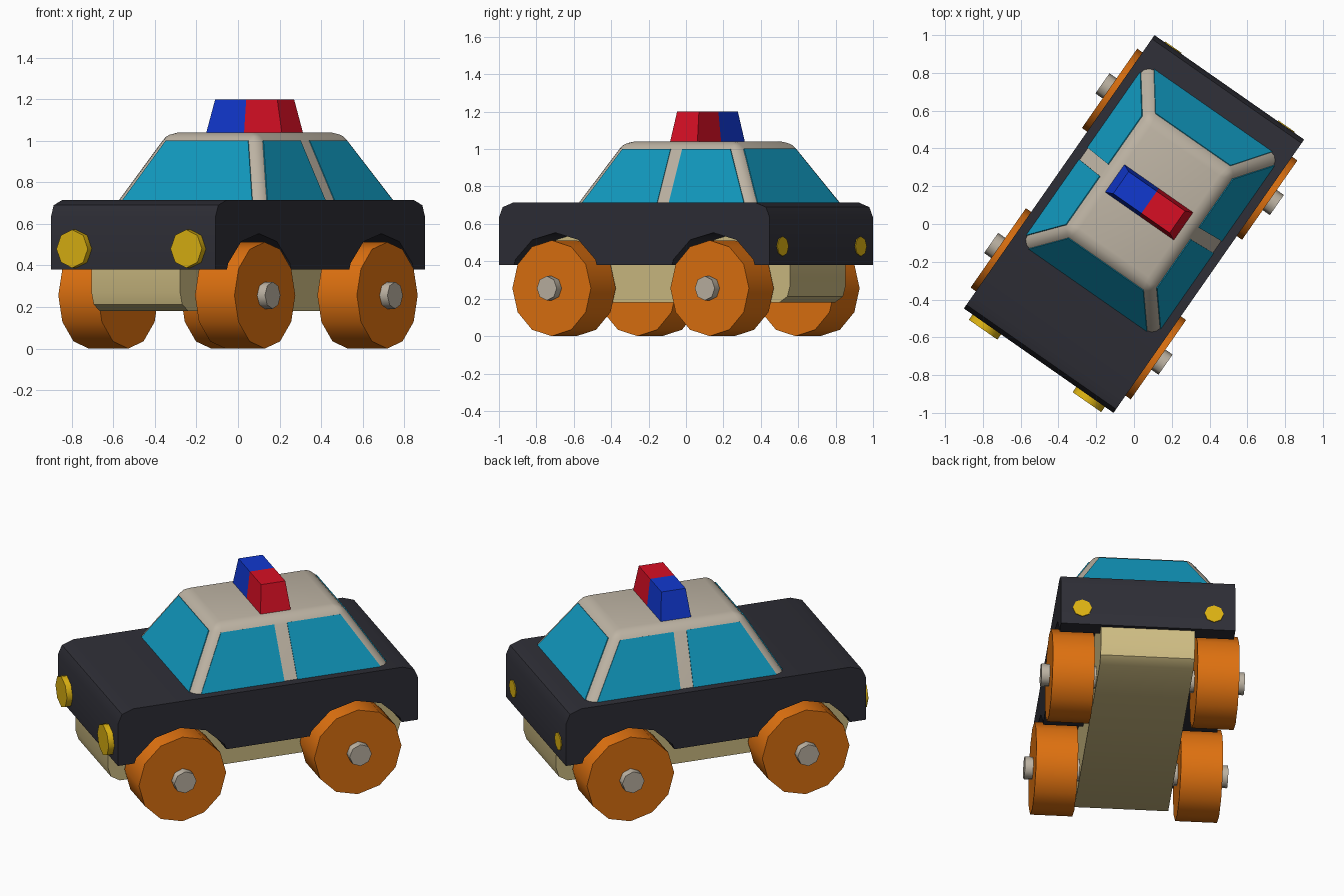
import bpy, bmesh, math
from mathutils import Matrix, Vector

if "Cube" in bpy.data.objects:
    bpy.data.objects.remove(bpy.data.objects["Cube"])

# The car is built straight (x across, y towards the rear), then turned
TURN = Matrix.Rotation(math.radians(-34.9), 4, 'Z')


def srgb(r, g, b):
    lin = [c / 12.92 if c <= 0.04045 else ((c + 0.055) / 1.055) ** 2.4
           for c in (r / 255, g / 255, b / 255)]
    return (*lin, 1)


def material(name, r, g, b):
    m = bpy.data.materials.new(name)
    m.diffuse_color = srgb(r, g, b)
    m.use_nodes = True
    m.node_tree.nodes["Principled BSDF"].inputs["Base Color"].default_value = m.diffuse_color
    return m


DARK = material("dark_paint", 46, 46, 54)
CREAM = material("warm_grey", 190, 180, 164)
TAN = material("tan", 208, 190, 132)
GLASS = material("teal_glass", 17, 154, 192)
ORANGE = material("orange", 224, 114, 16)
YELLOW = material("yellow", 220, 178, 18)
RED = material("red", 215, 15, 36)
BLUE = material("blue", 17, 56, 208)


def finish(name, bm, mat, angle=40):
    bmesh.ops.recalc_face_normals(bm, faces=bm.faces)
    me = bpy.data.meshes.new(name)
    bm.to_mesh(me)
    bm.free()
    me.transform(TURN)
    me.materials.append(mat)
    for p in me.polygons:
        p.use_smooth = True
    me.set_sharp_from_angle(angle=math.radians(angle))
    ob = bpy.data.objects.new(name, me)
    bpy.context.collection.objects.link(ob)
    return ob


def loft(loop_a, loop_b):
    """Closed solid between two matching loops."""
    bm = bmesh.new()
    a = [bm.verts.new(p) for p in loop_a]
    b = [bm.verts.new(p) for p in loop_b]
    n = len(a)
    bm.faces.new(a)
    bm.faces.new(b)
    for i in range(n):
        j = (i + 1) % n
        bm.faces.new((a[i], a[j], b[j], b[i]))
    return bm


def side_extrude(profile, half):
    return loft([(-half, y, z) for y, z in profile],
                [(half, y, z) for y, z in profile])


def rect(x0, x1, y0, y1, z):
    return [Vector(p) for p in ((x0, y0, z), (x1, y0, z), (x1, y1, z), (x0, y1, z))]


def disc(name, mat, sides, radius, axis, lo, hi, a, z, angle=50):
    """Cylinder along x or y from lo to hi, with a vertex at the top."""
    def ring(t):
        pts = []
        for i in range(sides):
            w = math.tau * i / sides
            u, v = a + radius * math.sin(w), z + radius * math.cos(w)
            pts.append((t, u, v) if axis == 'x' else (u, t, v))
        return pts
    return finish(name, loft(ring(lo), ring(hi)), mat, angle)


AXLE, WHEEL_R = 0.515, 0.256

# Body: side profile with rounded ends and wheel arches
arch = [(-0.27, 0.38), (-0.26, 0.41), (-0.15, 0.515), (0, 0.553),
        (0.15, 0.515), (0.26, 0.41), (0.27, 0.38)]
profile = [(-0.882, 0.38)]
for c in (-AXLE, AXLE):
    profile += [(c + y, z) for y, z in arch]
profile += [(0.882, 0.38), (0.882, 0.635), (0.858, 0.69), (0.79, 0.714),
            (-0.79, 0.714), (-0.858, 0.69), (-0.882, 0.635)]
finish("body", side_extrude(profile, 0.483), DARK)

# Chassis: tan block with rounded lower ends
half = [(0.86, 0.42), (0.86, 0.27), (0.842, 0.212), (0.79, 0.18)]
chassis = half + [(-y, z) for y, z in reversed(half)]
chassis += [(-0.72, 0.42), (-0.72, 0.6), (0.72, 0.6), (0.72, 0.42)]
finish("chassis", side_extrude(chassis, 0.26), TAN)

# Cabin: tapered block with rounded pillars and roof edge
low = rect(-0.437, 0.437, -0.432, 0.738, 0.70)
top = rect(-0.272, 0.272, -0.235, 0.518, 1.04)
bm = loft(low, top)
edges = [e for e in bm.edges if max(v.co.z for v in e.verts) > 1]
bmesh.ops.bevel(bm, geom=edges, offset=0.05, segments=3, profile=0.5, affect='EDGES')
finish("cabin", bm, CREAM)

# Windows: thin plates lying on the sloping cabin sides


def window(name, i, start, end):
    """start/end: (fraction along the side, inset distance)."""
    j = (i + 1) % 4
    centre = Vector((0, 0.15, 0.85))
    n = (low[j] - low[i]).cross(top[i] - low[i]).normalized()
    if n.dot(low[i] - centre) < 0:
        n = -n

    def at(z, frac, inset):
        t = (z - 0.70) / 0.34
        p, q = low[i].lerp(top[i], t), low[j].lerp(top[j], t)
        return p.lerp(q, frac) + (q - p).normalized() * inset
    quad = [at(0.705, *start), at(0.705, *end), at(1.0, *end), at(1.0, *start)]
    finish(name, loft([p - n * 0.003 for p in quad], [p + n * 0.004 for p in quad]), GLASS)


INSET, POST = 0.05, 0.038
window("windscreen", 0, (0, INSET), (1, -INSET))
window("rear_window", 2, (0, INSET), (1, -INSET))
for side, i in (("right", 1), ("left", 3)):
    window(side + "_window_a", i, (0, INSET), (0.5, -POST))
    window(side + "_window_b", i, (0.5, POST), (1, -INSET))

# Roof light bar: blue left half, red right half
for name, s, mat in (("blue_light", -1, BLUE), ("red_light", 1, RED)):
    a = rect(0, s * 0.224, 0.05, 0.23, 1.03)
    b = rect(0, s * 0.182, 0.069, 0.211, 1.2)
    finish(name, loft(a, b), mat, 20)

# Wheels with hubs, headlights and rear lights, mirrored left and right
for side, s in (("right", 1), ("left", -1)):
    for end, y in (("front", -AXLE), ("rear", AXLE)):
        disc(f"{end}_{side}_wheel", ORANGE, 12, WHEEL_R, 'x', s * 0.285, s * 0.517, y, WHEEL_R)
        disc(f"{end}_{side}_hub", CREAM, 8, 0.065, 'x', s * 0.24, s * 0.563, y, WHEEL_R)
    disc(side + "_headlight", YELLOW, 8, 0.092, 'y', -0.87, -0.916, s * 0.335, 0.48)
    disc(side + "_rear_light", YELLOW, 8, 0.053, 'y', 0.87, 0.887, s * 0.365, 0.48)
